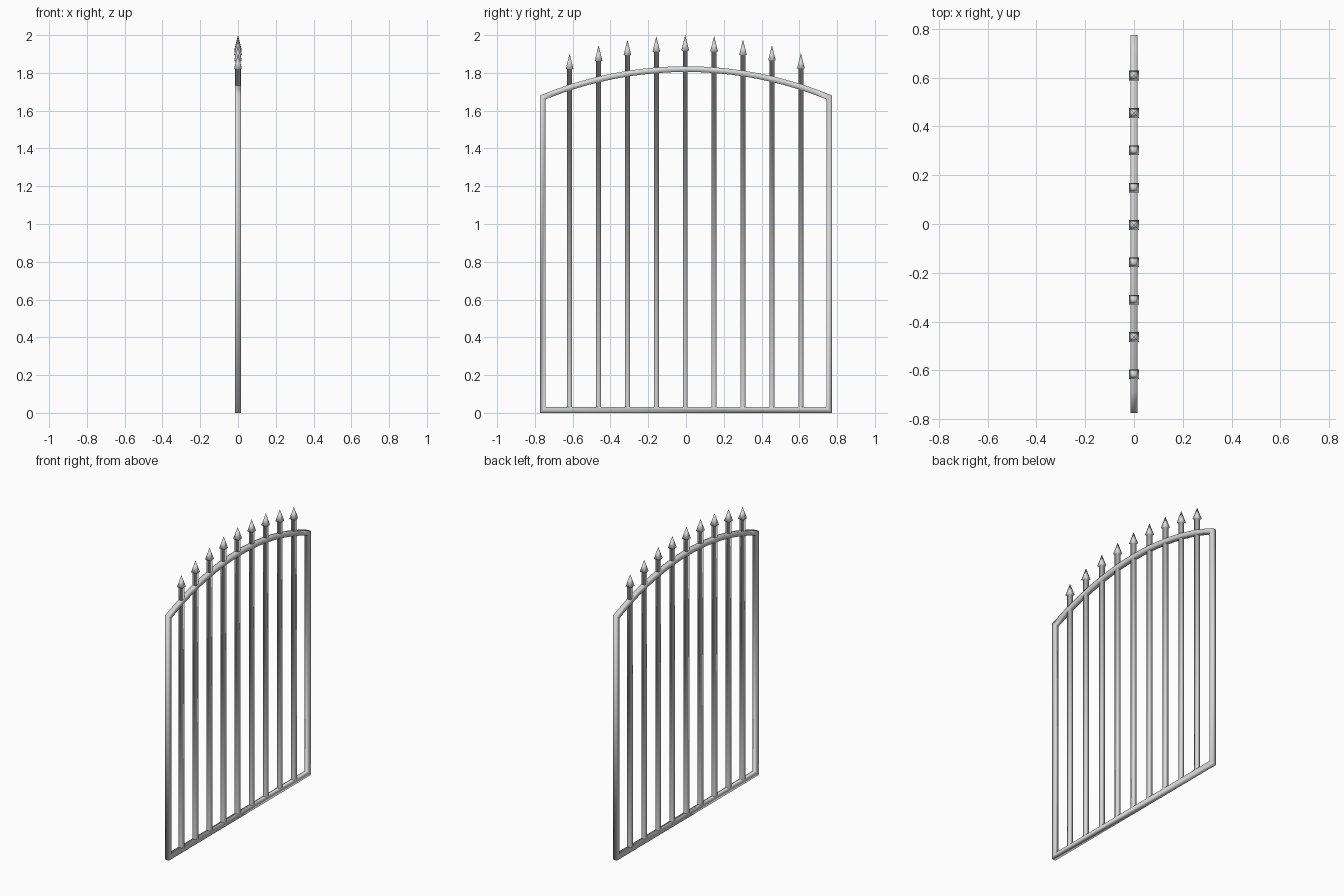
import bpy, bmesh, math
from mathutils import Vector

cube = bpy.data.objects.get("Cube")
if cube:
    bpy.data.objects.remove(cube, do_unlink=True)

HALF = 0.015            # half thickness of the frame
SIDE = 0.759            # centre line of the side posts
CROWN, SAG = 1.82, 0.15
RADIUS = (SIDE ** 2 + SAG ** 2) / (2 * SAG)

iron = bpy.data.materials.new("light grey iron")
iron.use_nodes = True
grey = (0.7, 0.7, 0.7, 1)
iron.diffuse_color = grey
iron.node_tree.nodes["Principled BSDF"].inputs["Base Color"].default_value = grey


def arch(y):
    """Height of the arched rail's centre line."""
    return CROWN - RADIUS + math.sqrt(RADIUS ** 2 - y ** 2)


def loft(name, rings, closed=False):
    """Skin a list of four-cornered rings; a closed loft joins its ends."""
    bm = bmesh.new()
    loops = [[bm.verts.new(p) for p in ring] for ring in rings]
    pairs = list(zip(loops, loops[1:]))
    if closed:
        pairs.append((loops[-1], loops[0]))
    for a, b in pairs:
        for i in range(4):
            j = (i + 1) % 4
            bm.faces.new((a[i], a[j], b[j], b[i]))
    bmesh.ops.remove_doubles(bm, verts=bm.verts, dist=0.0001)
    bmesh.ops.recalc_face_normals(bm, faces=bm.faces)
    mesh = bpy.data.meshes.new(name)
    bm.to_mesh(mesh)
    bm.free()
    mesh.materials.append(iron)
    mesh.shade_smooth()
    obj = bpy.data.objects.new(name, mesh)
    bpy.context.collection.objects.link(obj)


# Frame: one mitred square bar around the bottom, sides and arch
steps = 20
path = [Vector((0, -SIDE, HALF)), Vector((0, SIDE, HALF))]
for i in range(steps + 1):
    y = SIDE * (1 - 2 * i / steps)
    path.append(Vector((0, y, arch(y))))
rings = []
for i, p in enumerate(path):
    before = (p - path[i - 1]).normalized()
    after = (path[(i + 1) % len(path)] - p).normalized()
    n1 = Vector((0, before.z, -before.y))
    n2 = Vector((0, after.z, -after.y))
    out = (n1 + n2) / (1 + n1.dot(n2)) * HALF
    across = Vector((HALF, 0, 0))
    rings.append([p + out + across, p + out - across,
                  p - out - across, p - out + across])
loft("gate_frame", rings, closed=True)

# Bars: square rods, open where they sink into the rail, with barbed spearheads
BAR, HEAD = 0.013, 0.02
for k in range(-4, 5):
    y = k * 0.153 - 0.004
    tip = arch(y) + 0.18
    profile = [(BAR, HALF), (BAR, tip - 0.084), (HEAD, tip - 0.08), (0, tip)]
    rings = [[(sx * r, y + sy * r, z)
              for sx, sy in ((-1, -1), (1, -1), (1, 1), (-1, 1))]
             for r, z in profile]
    loft("spear_bar_%d" % (k + 5), rings)
